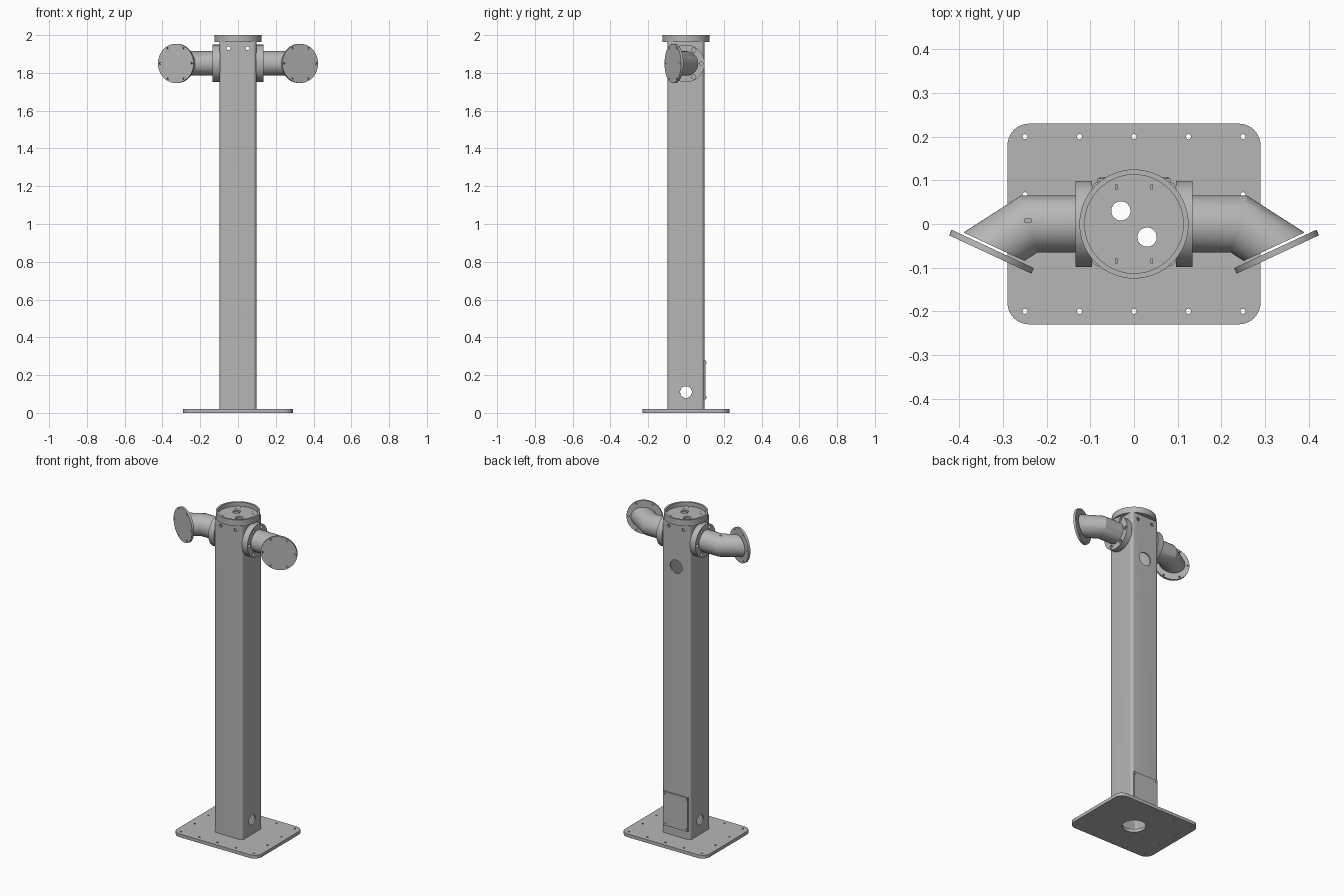
import bpy, bmesh
from math import sin, cos, tan, pi, radians
from mathutils import Vector, Matrix

cube = bpy.data.objects.get("Cube")
if cube:
    bpy.data.objects.remove(cube)

gray = bpy.data.materials.new("plain_gray")
gray.use_nodes = True
GRAY = (0.47, 0.47, 0.47, 1)
gray.diffuse_color = GRAY
gray.node_tree.nodes["Principled BSDF"].inputs["Base Color"].default_value = GRAY
parts = []


def finish(name, bm):
    bmesh.ops.recalc_face_normals(bm, faces=bm.faces)
    mesh = bpy.data.meshes.new(name)
    bm.to_mesh(mesh)
    bm.free()
    mesh.materials.append(gray)
    obj = bpy.data.objects.new(name, mesh)
    bpy.context.collection.objects.link(obj)
    parts.append(obj)
    return obj


def add_cyl(bm, center, axis, r, depth, seg=24):
    rot = Vector(axis).to_track_quat('Z', 'Y').to_matrix().to_4x4()
    bmesh.ops.create_cone(bm, cap_ends=True, segments=seg, radius1=r, radius2=r,
                          depth=depth, matrix=Matrix.Translation(center) @ rot)


def add_box(bm, center, size):
    bmesh.ops.create_cube(bm, size=1, matrix=Matrix.Translation(center)
                          @ Matrix.Diagonal((*size, 1)))


def add_slab(bm, hx, hy, r, z0, z1, seg=8):
    """Rounded rectangle, extruded from z0 to z1."""
    verts = []
    for q, (sx, sy) in enumerate([(1, 1), (-1, 1), (-1, -1), (1, -1)]):
        for i in range(seg + 1):
            a = (q + i / seg) * pi / 2
            verts.append(bm.verts.new((sx * (hx - r) + r * cos(a),
                                       sy * (hy - r) + r * sin(a), z0)))
    face = bm.faces.new(verts)
    top = bmesh.ops.extrude_face_region(bm, geom=[face], use_keep_orig=True)["geom"]
    bmesh.ops.translate(bm, vec=(0, 0, z1 - z0),
                        verts=[v for v in top if isinstance(v, bmesh.types.BMVert)])


def cut(obj, bm):
    """Subtract the cutter mesh and bake the result."""
    cutter = finish("cutter", bm)
    parts.remove(cutter)
    mod = obj.modifiers.new("cut", 'BOOLEAN')
    mod.operation, mod.solver, mod.object = 'DIFFERENCE', 'EXACT', cutter
    bpy.context.view_layer.update()
    dg = bpy.context.evaluated_depsgraph_get()
    baked = bpy.data.meshes.new_from_object(obj.evaluated_get(dg))
    obj.modifiers.clear()
    obj.data = baked
    bpy.data.objects.remove(cutter)


# Base plate with bolt holes and cable opening
bm = bmesh.new()
add_slab(bm, 0.29, 0.23, 0.05, 0, 0.02)
base = finish("base_plate", bm)
bm = bmesh.new()
add_cyl(bm, (0, 0, 0), (0, 0, 1), 0.067, 0.1, 40)
for sy in (-1, 1):
    for i in range(-2, 3):
        add_cyl(bm, (i * 0.125, sy * 0.2, 0), (0, 0, 1), 0.006, 0.1, 16)
    for sx in (-1, 1):
        add_cyl(bm, (sx * 0.25, sy * 0.067, 0), (0, 0, 1), 0.006, 0.1, 16)
cut(base, bm)

# Hollow square column
bm = bmesh.new()
add_slab(bm, 0.097, 0.097, 0.018, 0.02, 1.965)
column = finish("column", bm)
bm = bmesh.new()
add_slab(bm, 0.088, 0.088, 0.01, 0, 2.1)
cut(column, bm)
bm = bmesh.new()
add_cyl(bm, (0, 0, 0.11), (1, 0, 0), 0.031, 0.4, 32)
add_cyl(bm, (0, 0.1, 1.69), (0, 1, 0), 0.041, 0.06, 32)
for x in (-0.05, 0.05):
    add_cyl(bm, (x, 0, 1.93), (0, 1, 0), 0.01, 0.4, 16)
cut(column, bm)

# Service panel with screws on the back
bm = bmesh.new()
add_box(bm, (0, 0.1, 0.175), (0.168, 0.008, 0.21))
finish("service_panel", bm)
bm = bmesh.new()
for x in (-0.073, 0.073):
    for z in (0.083, 0.267):
        add_cyl(bm, (x, 0.105, z), (0, 1, 0), 0.006, 0.006, 12)
finish("panel_screws", bm)

# Recessed round cap
bm = bmesh.new()
add_cyl(bm, (0, 0, 1.9815), (0, 0, 1), 0.125, 0.037, 64)
cap = finish("top_cap", bm)
bm = bmesh.new()
add_cyl(bm, (0, 0, 2.0), (0, 0, 1), 0.113, 0.05, 64)
cut(cap, bm)
bm = bmesh.new()
for s in (-1, 1):
    add_cyl(bm, (-0.03 * s, 0.03 * s, 1.97), (0, 0, 1), 0.022, 0.1, 32)
    for t in (-1, 1):
        add_box(bm, (0.041 * s, 0.085 * t, 1.975), (0.003, 0.011, 0.01))
cut(cap, bm)
bm = bmesh.new()
for s in (-1, 1):
    for t in (-1, 1):
        add_cyl(bm, (0.06 * s, 0.06 * t, 1.975), (0, 0, 1), 0.005, 0.004, 12)
finish("cap_screws", bm)

# Two mitred side arms
ARM_Z, PIPE_R, BEND = 1.85, 0.065, radians(-32.5)
for side, s in (("left", 1), ("right", -1)):
    # Mounting flange with bolt holes
    bm = bmesh.new()
    add_cyl(bm, (s * 0.115, 0, ARM_Z), (1, 0, 0), 0.099, 0.038, 56)
    flange = finish(side + "_mount_flange", bm)
    bm = bmesh.new()
    for i in range(6):
        a = i * pi / 3
        add_cyl(bm, (s * 0.134, 0.082 * cos(a), ARM_Z + 0.082 * sin(a)),
                (1, 0, 0), 0.011, 0.04, 16)
    cut(flange, bm)

    # Pipe: straight length, mitre, slanted length
    bm = bmesh.new()
    rings, n = [], 48
    for x, y, tilt, off in ((0.11, 0, 0, 0), (0.24, 0, BEND / 2, BEND / 2),
                            (0.321, -0.052, 2 * BEND, BEND)):
        w = PIPE_R / cos(off)
        ring = []
        for i in range(n):
            a = 2 * pi * i / n
            ring.append(bm.verts.new((s * (x - w * cos(a) * sin(tilt)),
                                      y + w * cos(a) * cos(tilt),
                                      ARM_Z + PIPE_R * sin(a))))
        rings.append(ring)
    for lo, hi in zip(rings, rings[1:]):
        for i in range(n):
            j = (i + 1) % n
            bm.faces.new((lo[i], lo[j], hi[j], hi[i]))
    bm.faces.new(rings[0])
    bm.faces.new(rings[-1])
    pipe = finish(side + "_arm_pipe", bm)
    if s < 0:
        bm = bmesh.new()
        add_box(bm, (-0.243, 0.008, ARM_Z + PIPE_R), (0.016, 0.007, 0.02))
        cut(pipe, bm)

    # End disc with bolt holes
    axis = Vector((s * cos(2 * BEND), sin(2 * BEND), 0))
    across = Vector((-s * sin(2 * BEND), cos(2 * BEND), 0))
    center = Vector((s * 0.3265, -0.0635, ARM_Z))
    bm = bmesh.new()
    add_cyl(bm, center, axis, 0.104, 0.014, 56)
    disc = finish(side + "_end_disc", bm)
    bm = bmesh.new()
    for i in range(6):
        a = i * pi / 3
        p = center + 0.093 * (across * cos(a) + Vector((0, 0, sin(a))))
        add_cyl(bm, p, axis, 0.005, 0.05, 12)
    cut(disc, bm)

# Smooth round surfaces, keep edges sharp
bpy.ops.object.select_all(action='DESELECT')
for obj in parts:
    obj.select_set(True)
bpy.context.view_layer.objects.active = parts[0]
bpy.ops.object.shade_smooth_by_angle(angle=radians(25))
